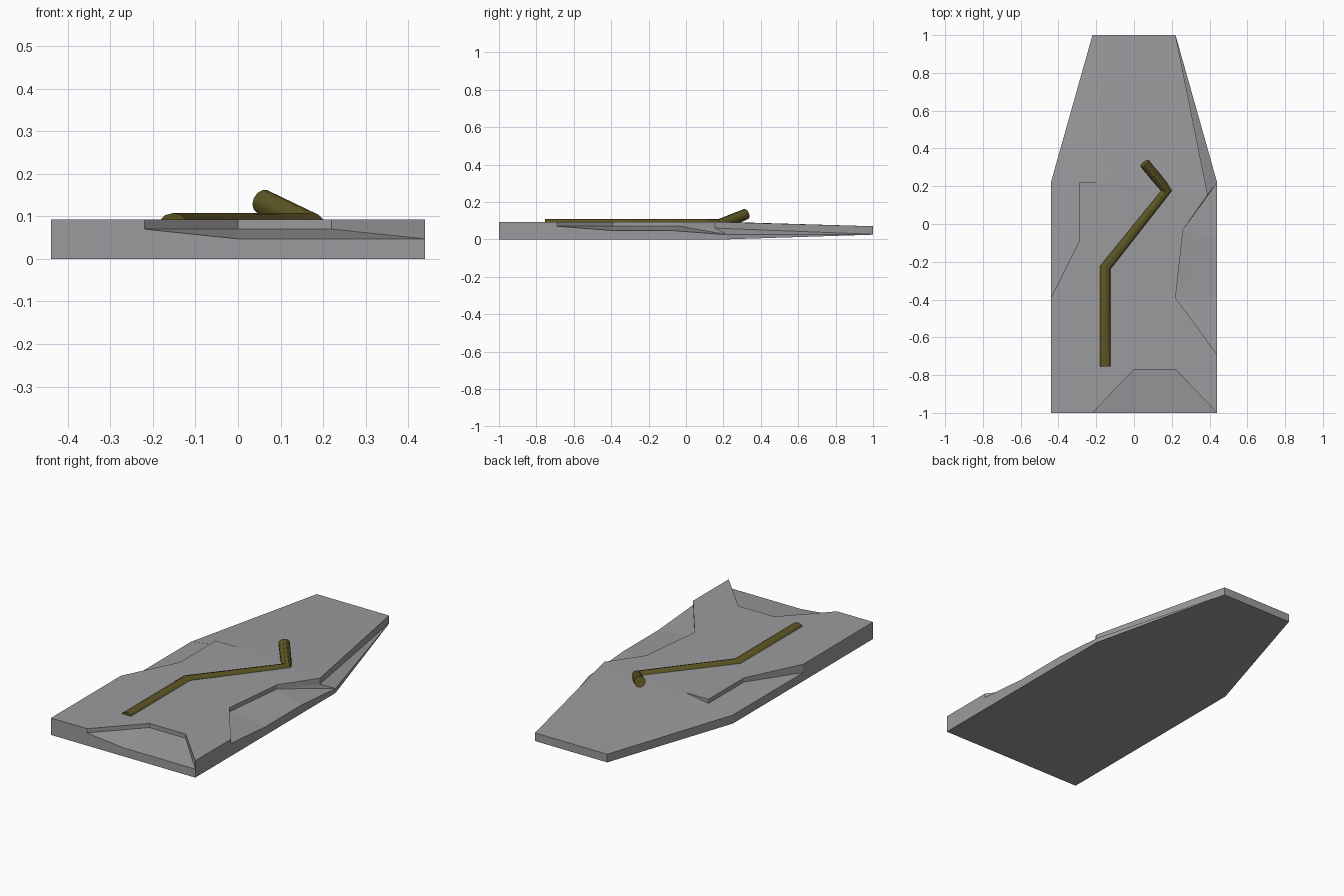
import bpy, bmesh

if "Cube" in bpy.data.objects:
    bpy.data.objects.remove(bpy.data.objects["Cube"])

# Slab rim, counter-clockwise:
# (top x, top y, ledge height, lower-edge x, lower-edge y, lower-edge height)
RIM = [
    (-.44, -1, .07, -.44, -1, .047), (-.22, -1, .07, -.22, -1, .047),
    (0, -.77, .07, 0, -1, .047), (.22, -.77, .07, .22, -1, .047),
    (.44, -1, .07, .44, -1, .047), (.44, -.69, .07, .44, -.69, .047),
    (.22, -.39, .07, .44, -.39, .047), (.26, -.03, .07, .44, -.08, .047),
    (.39, .155, .06, .44, .22, .025), (.22, 1, .05, .22, 1, .027),
    (-.22, 1, .07, -.22, 1, .05), (-.15, .22, .093, -.44, .22, .047),
    (-.29, .22, .07, -.44, .22, .047), (-.29, -.09, .07, -.44, -.09, .047),
    (-.44, -.39, .07, -.44, -.39, .047),
]


def taper(y, start, end):
    """Height that stays level, then slopes towards the narrow end."""
    t = max(0, (y - .22) / .78)
    return start + (end - start) * t


def paint(obj, name, color):
    mat = bpy.data.materials.new(name)
    mat.diffuse_color = (*color, 1)
    mat.use_nodes = True
    mat.node_tree.nodes["Principled BSDF"].inputs["Base Color"].default_value = mat.diffuse_color
    obj.data.materials.clear()
    obj.data.materials.append(mat)


# Chipped stone slab: stacked rings joined by walls and sloping ledges
bm = bmesh.new()
rings = [
    [bm.verts.new((lx, ly, taper(ly, 0, .025))) for x, y, z, lx, ly, lz in RIM],
    [bm.verts.new((lx, ly, lz)) for x, y, z, lx, ly, lz in RIM],
    [bm.verts.new((x, y, z)) for x, y, z, lx, ly, lz in RIM],
    [bm.verts.new((x, y, taper(y, .093, .07))) for x, y, z, lx, ly, lz in RIM],
]
n = len(RIM)
for low, high in zip(rings, rings[1:]):
    for i in range(n):
        j = (i + 1) % n
        bm.faces.new((low[i], low[j], high[i]))
        bm.faces.new((low[j], high[j], high[i]))

# Level and sloping parts of the top and underside
top, base = rings[3], rings[0]
bm.faces.new(top[:9] + top[11:])
bm.faces.new(top[8:12])
bm.faces.new((base[:9] + base[12:])[::-1])
bm.faces.new(base[8:12][::-1])
bmesh.ops.remove_doubles(bm, verts=bm.verts, dist=.0005)
bmesh.ops.dissolve_degenerate(bm, edges=bm.edges, dist=.0001)
bmesh.ops.triangulate(bm, faces=[f for f in bm.faces if len(f.verts) > 3])
bmesh.ops.recalc_face_normals(bm, faces=bm.faces)
mesh = bpy.data.meshes.new("stone_slab")
bm.to_mesh(mesh)
bm.free()
slab = bpy.data.objects.new("stone_slab", mesh)
bpy.context.collection.objects.link(slab)
paint(slab, "stone", (.33, .33, .345))

# Bent root half sunk into the slab, with its tip lifting off: (x, y, z, radius)
path = [(-.152, -.755, .071, .037), (-.152, -.23, .071, .037),
        (.172, .18, .075, .034), (.057, .32, .135, .029)]
curve = bpy.data.curves.new("root", 'CURVE')
curve.dimensions = '3D'
curve.bevel_depth = 1
curve.bevel_resolution = 4
curve.use_fill_caps = True
spline = curve.splines.new('POLY')
spline.points.add(len(path) - 1)
for point, (x, y, z, radius) in zip(spline.points, path):
    point.co = (x, y, z, 1)
    point.radius = radius
root = bpy.data.objects.new("root", curve)
bpy.context.collection.objects.link(root)
bpy.context.view_layer.objects.active = root
root.select_set(True)
bpy.ops.object.convert(target='MESH')
bpy.ops.object.shade_smooth_by_angle()
paint(bpy.context.object, "bark", (.105, .09, .017))
